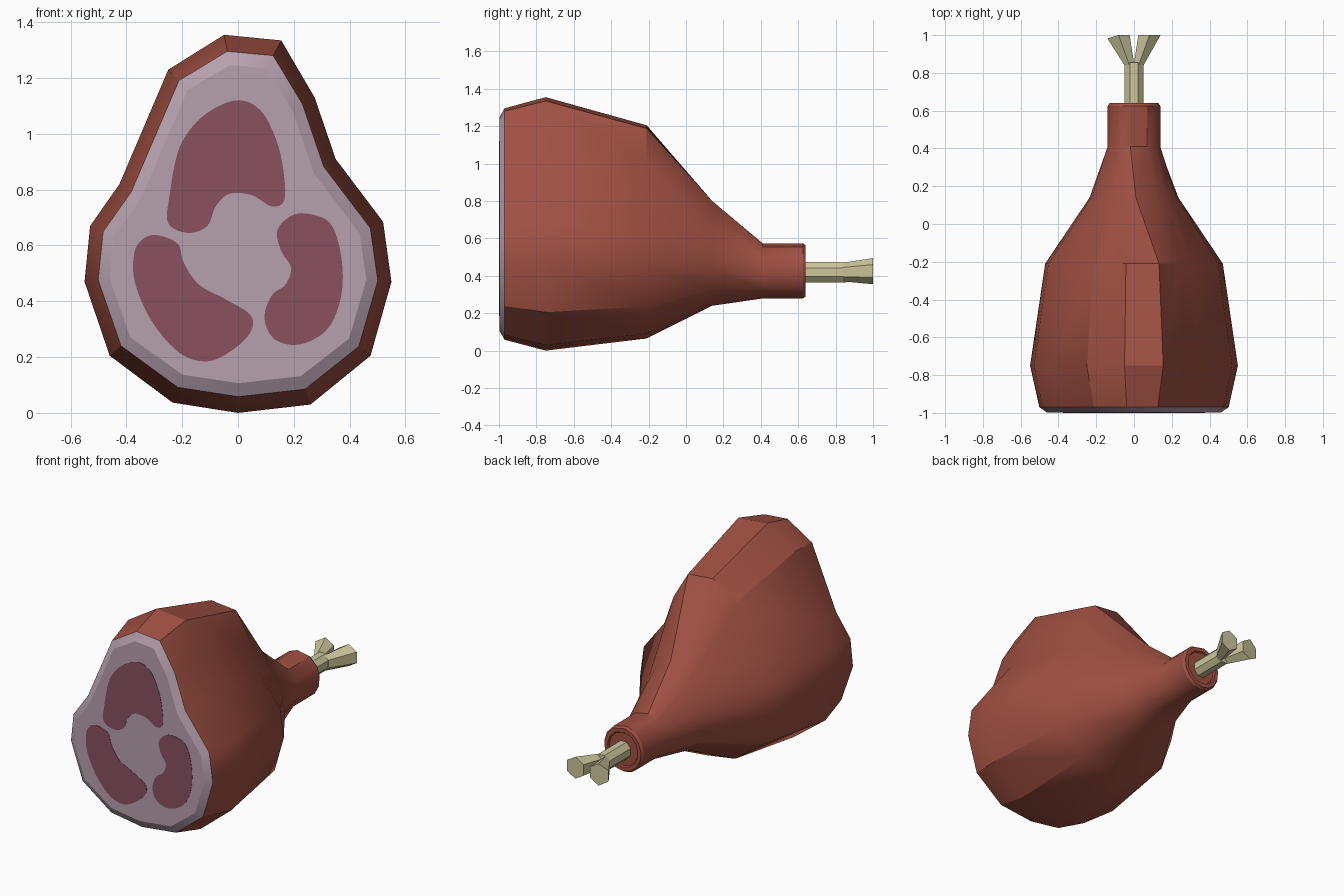
import bpy, bmesh, math
from mathutils import Vector

if "Cube" in bpy.data.objects:
    bpy.data.objects.remove(bpy.data.objects["Cube"])


def material(name, rgb):
    m = bpy.data.materials.new(name)
    m.diffuse_color = (*rgb, 1)
    m.use_nodes = True
    m.node_tree.nodes["Principled BSDF"].inputs["Base Color"].default_value = m.diffuse_color
    return m


SKIN = material("roasted red", (0.35, 0.08, 0.055))
FAT = material("pale pink fat", (0.47, 0.35, 0.42))
LEAN = material("dark lean meat", (0.25, 0.083, 0.115))
BONE = material("bone cream", (0.61, 0.57, 0.33))


def finish(name, bm, mats, smooth=False):
    bmesh.ops.recalc_face_normals(bm, faces=bm.faces)
    me = bpy.data.meshes.new(name)
    bm.to_mesh(me)
    bm.free()
    for m in mats:
        me.materials.append(m)
    ob = bpy.data.objects.new(name, me)
    bpy.context.collection.objects.link(ob)
    if smooth:
        bpy.ops.object.select_all(action='DESELECT')
        bpy.context.view_layer.objects.active = ob
        ob.select_set(True)
        bpy.ops.object.shade_smooth_by_angle(angle=math.radians(30))
    return ob


def loft(name, rings, mats, smooth=False, second_mat=lambda y: False):
    """Skin a list of equal-length 3D rings and cap both ends."""
    bm = bmesh.new()
    vs = [[bm.verts.new(p) for p in r] for r in rings]
    n = len(vs[0])
    for a, b in zip(vs, vs[1:]):
        for i in range(n):
            j = (i + 1) % n
            bm.faces.new((a[i], a[j], b[j], b[i]))
    bm.faces.new(vs[0])
    bm.faces.new(vs[-1])
    for f in bm.faces:
        f.material_index = int(second_mat(f.calc_center_median().y))
    return finish(name, bm, mats, smooth)


def at(y, pts):
    return [(x, y, z) for x, z in pts]


def inset(pts, d):
    """Move a clockwise outline inwards, a little more in z."""
    out = []
    n = len(pts)
    for i in range(n):
        p, a, b = Vector(pts[i]), Vector(pts[i - 1]), Vector(pts[(i + 1) % n])
        e, f = (p - a).normalized(), (b - p).normalized()
        n1, n2 = Vector((e.y, -e.x)), Vector((f.y, -f.x))
        m = (n1 + n2) / (1 + n1.dot(n2))
        out.append((p.x + m.x * d, p.y + m.y * d * 1.2))
    return out


# ham body: widest outline, shank outline and round neck
wide = [(-.05, 1.355), (.155, 1.335), (.275, 1.13), (.35, .91), (.52, .685),
        (.55, .47), (.475, .205), (.26, .03), (0, 0), (-.235, .037),
        (-.46, .205), (-.55, .47), (-.53, .67), (-.425, .82), (-.25, 1.23)]
shank = [(-.07, .76), (.01, .80), (.115, .73), (.17, .64), (.225, .53),
         (.235, .44), (.20, .33), (.11, .26), (0, .24), (-.11, .26),
         (-.20, .33), (-.235, .44), (-.225, .53), (-.18, .62), (-.12, .70)]
angles = [102 - 24 * i for i in range(15)]
angles[:3] = 122, 98, 60


def neck(s):
    return [(.14 * s * math.cos(math.radians(a)), .427 + .148 * s * math.sin(math.radians(a)))
            for a in angles]


mid = [(x * .855, .065 + z * .841) for x, z in wide]
FRONT = -.998
loft("ham_body",
     [at(FRONT, inset(wide, .088)), at(-.97, inset(wide, .048)), at(-.75, wide),
      at(-.21, mid), at(.14, shank), at(.41, neck(1)), at(.625, neck(1)),
      at(.64, neck(.93)), at(.64, neck(.76)), at(.63, neck(.72))],
     [SKIN, FAT], True, lambda y: y < -.97)


# lean meat patches: smooth closed outlines as thin plates on the cut face
def plate(name, pts, steps=6):
    n = len(pts)
    loop = []
    for i in range(n):
        a, b, c, d = (Vector(pts[(i + k) % n]) for k in (-1, 0, 1, 2))
        for s in range(steps):
            t = s / steps
            loop.append(.5 * (2 * b + (c - a) * t + (2 * a - 5 * b + 4 * c - d) * t ** 2
                              + (3 * b - a - 3 * c + d) * t ** 3))
    loft(name, [at(-1, loop), at(FRONT + .001, loop)], [LEAN])


plate("upper_lean_patch",
      [(-.01, 1.12), (.08, 1.085), (.14, .97), (.165, .85), (.165, .76), (.12, .74),
       (.05, .78), (-.03, .785), (-.08, .74), (-.11, .67), (-.18, .645), (-.25, .68),
       (-.245, .78), (-.21, .95), (-.13, 1.06)])
plate("left_lean_patch",
      [(-.28, .635), (-.215, .605), (-.195, .54), (-.14, .46), (-.04, .405), (.045, .35),
       (.045, .29), (-.02, .225), (-.11, .185), (-.21, .215), (-.31, .33), (-.37, .47),
       (-.37, .58), (-.33, .63)])
plate("right_lean_patch",
      [(.24, .715), (.33, .68), (.37, .56), (.37, .42), (.32, .30), (.22, .245),
       (.13, .265), (.095, .34), (.12, .42), (.17, .46), (.19, .52), (.155, .58),
       (.14, .65), (.18, .70)])


# bone: shaft and two flared prongs
def oval(x, y, z, rx, rz, n, slant=0):
    ring = []
    for i in range(n):
        a = math.tau * (i + .5 * (n == 8)) / n + (math.pi / 6 if n == 6 else 0)
        c = math.cos(a)
        ring.append((x + rx * c, y + slant * min(0, c), z + rz * math.sin(a)))
    return ring


loft("bone_shaft", [oval(0, y, .42, .054, .059, 8) for y in (.6, .855)], [BONE])
for side, label in ((-1, "left"), (1, "right")):
    loft(label + "_bone_prong",
         [oval(side * .024, .84, .42, .03, .05, 6),
          oval(side * .082, 1, .425, .068, .07, 6, .02 if side < 0 else 0)], [BONE])
